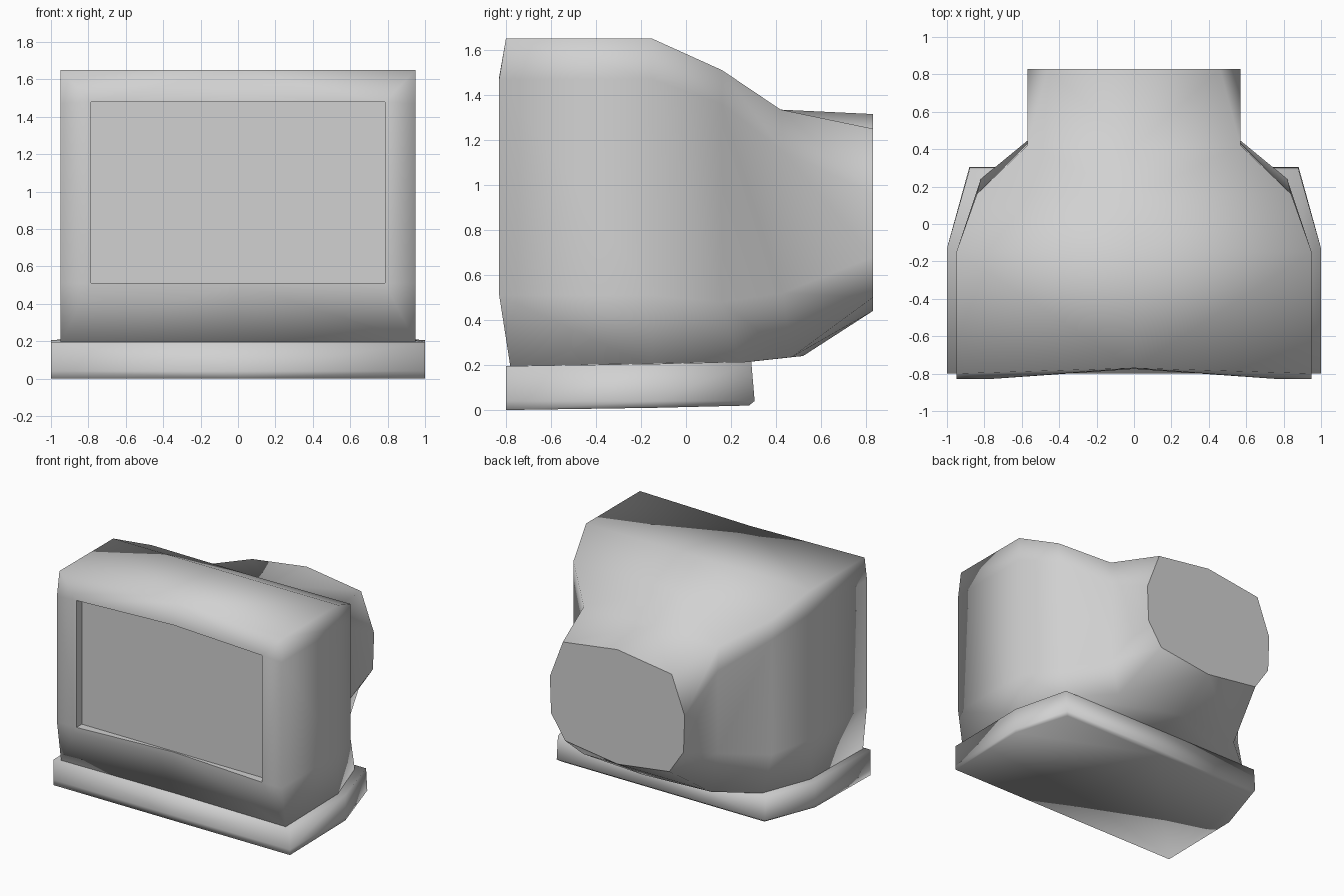
import bpy, bmesh

if "Cube" in bpy.data.objects:
    bpy.data.objects.remove(bpy.data.objects["Cube"])

grey = bpy.data.materials.new("warm_grey_plastic")
grey.diffuse_color = (0.64, 0.64, 0.64, 1)
grey.use_nodes = True
grey.node_tree.nodes["Principled BSDF"].inputs["Base Color"].default_value = grey.diffuse_color


def finish(name, bm, flat):
    """Mirror the right half across x, fix normals, and make the object."""
    for f in bm.faces:
        f.smooth = f not in flat
    bmesh.ops.mirror(bm, geom=bm.verts[:] + bm.edges[:] + bm.faces[:],
                     axis='X', merge_dist=1e-4)
    bmesh.ops.recalc_face_normals(bm, faces=bm.faces[:])
    me = bpy.data.meshes.new(name)
    bm.to_mesh(me)
    bm.free()
    me.materials.append(grey)
    ob = bpy.data.objects.new(name, me)
    bpy.context.collection.objects.link(ob)
    return ob


def loft(bm, rings):
    """Skin neighbouring half rings of equal length."""
    rows = [[bm.verts.new(p) for p in r] for r in rings]
    for a, b in zip(rows, rows[1:]):
        for i in range(len(a) - 1):
            bm.faces.new((a[i], a[i + 1], b[i + 1], b[i]))
    return rows


# Casing: half rings from front to back, each running
# top centre, top corner, upper side, lower side, bottom corner, bottom centre
bm = bmesh.new()
rows = loft(bm, [
    [(0, -.77, 1.65), (.95, -.80, 1.65), (.95, -.83, 1.47),
     (.95, -.83, .51), (.95, -.78, .19), (0, -.77, .19)],
    [(0, -.15, 1.65), (.95, -.15, 1.65), (.95, -.15, 1.47),
     (.95, -.15, .51), (.95, -.15, .19), (0, -.15, .19)],
    [(0, .15, 1.51), (.84, .16, 1.51), (.84, .16, 1.36),
     (.84, .16, .48), (.82, .24, .21), (0, .29, .215)],
    [(0, .41, 1.335), (.57, .42, 1.335), (.57, .43, 1.15),
     (.57, .43, .52), (.54, .47, .235), (0, .52, .24)],
    [(0, .83, 1.315), (.46, .83, 1.25), (.57, .83, .96),
     (.56, .83, .68), (.44, .83, .50), (0, .83, .44)],
])
flat = [bm.faces.new(rows[-1])]          # flat rear panel

# Bezel around the screen opening, bowed back at the middle
t, tc, s1, s2, bc, b = rows[0]
opening = [bm.verts.new(p) for p in
           [(0, -.775, 1.48), (.785, -.83, 1.48), (.785, -.83, .51), (0, -.775, .51)]]
ot, o1, o2, ob_ = opening
for f in [(t, tc, o1, ot), (tc, s1, o1), (s1, s2, o2, o1), (s2, bc, o2), (bc, b, ob_, o2)]:
    bm.faces.new(f)

# Recessed flat screen and its reveal
screen = [bm.verts.new((v.co.x, -.765, v.co.z)) for v in opening]
for i in range(3):
    flat.append(bm.faces.new((opening[i], opening[i + 1], screen[i + 1], screen[i])))
flat.append(bm.faces.new(screen))
finish("casing", bm, flat)

# Base: half outlines stacked from bottom to top
bm = bmesh.new()
rows = loft(bm, [
    [(0, -.80, 0), (1, -.80, 0), (1, -.13, .01), (.86, .28, .02), (0, .28, .02)],
    [(0, -.80, .04), (1, -.80, .04), (1, -.13, .04), (.88, .305, .04), (0, .305, .04)],
    [(0, -.80, .195), (1, -.80, .195), (1, -.13, .205), (.88, .29, .215), (0, .29, .215)],
])
bm.faces.new(rows[0])
bm.faces.new(rows[-1])
finish("base", bm, [])
